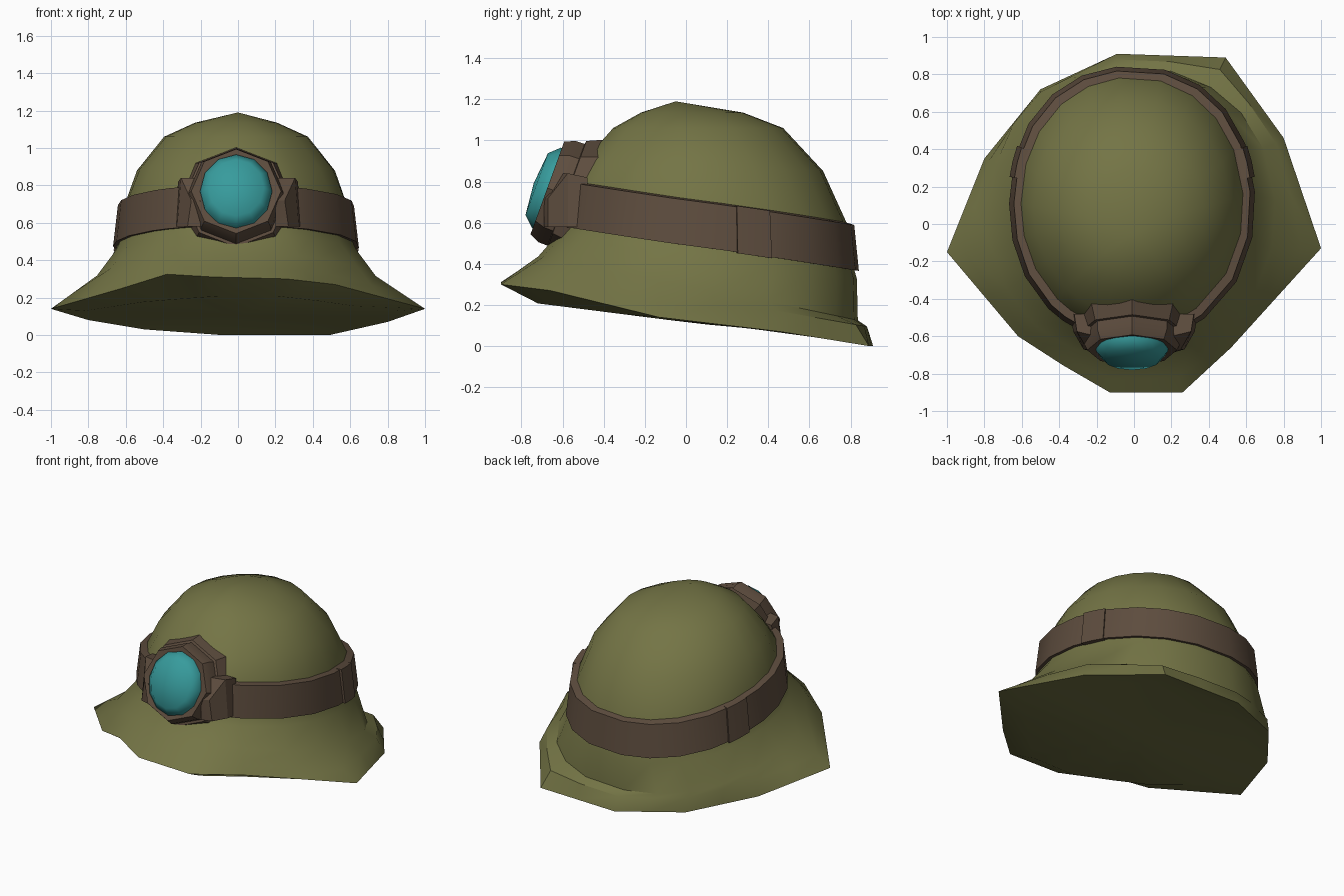
import bpy, bmesh, math
from mathutils import Vector, Matrix

if "Cube" in bpy.data.objects:
    bpy.data.objects.remove(bpy.data.objects["Cube"])


def material(name, rgb):
    m = bpy.data.materials.new(name)
    m.diffuse_color = (*rgb, 1)
    m.use_nodes = True
    m.node_tree.nodes["Principled BSDF"].inputs["Base Color"].default_value = m.diffuse_color
    return m


OLIVE = material("olive cloth", (0.174, 0.176, 0.06))
BROWN = material("brown leather", (0.11, 0.073, 0.048))
TEAL = material("teal glass", (0.038, 0.33, 0.335))


def loft(name, rings, mat, start=None, end=None, closed=False, angle=35):
    """Skin a list of point rings; start/end are optional cap points."""
    bm = bmesh.new()
    vs = [[bm.verts.new(p) for p in r] for r in rings]
    n = len(vs[0])
    pairs = list(zip(vs, vs[1:]))
    if closed:
        pairs.append((vs[-1], vs[0]))
    for a, b in pairs:
        for i in range(n):
            j = (i + 1) % n
            bm.faces.new((a[i], a[j], b[j], b[i]))
    for cap, ring in ((start, vs[0]), (end, vs[-1])):
        if cap is not None:
            c = bm.verts.new(cap)
            for i in range(n):
                bm.faces.new((ring[i], ring[(i + 1) % n], c))
    bmesh.ops.recalc_face_normals(bm, faces=bm.faces)
    me = bpy.data.meshes.new(name)
    bm.to_mesh(me)
    bm.free()
    me.materials.append(mat)
    ob = bpy.data.objects.new(name, me)
    bpy.context.collection.objects.link(ob)
    bpy.ops.object.select_all(action='DESELECT')
    ob.select_set(True)
    bpy.context.view_layer.objects.active = ob
    bpy.ops.object.shade_smooth_by_angle(angle=math.radians(angle))
    return ob


# Irregular brim edge, counter-clockwise from the right tip
corners = [Vector(p) for p in (
    (1.0, -0.13, 0.14), (0.80, 0.46, 0.07), (0.49, 0.89, 0.0),
    (-0.09, 0.91, 0.0), (-0.50, 0.72, 0.03), (-0.80, 0.35, 0.08),
    (-1.0, -0.15, 0.14), (-0.62, -0.60, 0.25), (-0.38, -0.755, 0.325),
    (-0.13, -0.90, 0.31), (0.26, -0.90, 0.30), (0.52, -0.66, 0.27))]
brim = []
for a, b in zip(corners, corners[1:] + corners[:1]):
    brim += [a, (a + b) / 2]
angles = [math.atan2(p.y - 0.1, p.x) for p in brim]


def power(v, e):
    return math.copysign(abs(v) ** e, v)


def oval(cy, z, rx, ry, slope, angs=angles, e=0.93):
    """Slightly squared oval, tilted down toward the back."""
    return [Vector((rx * power(math.cos(a), e) - 0.01,
                    cy + ry * power(math.sin(a), e),
                    z - slope * ry * math.sin(a))) for a in angs]


# Hat body: underside, brim and domed crown in one skin
under = []
for p in brim:
    x, y = p.x * 0.82, 0.1 + (p.y - 0.1) * 0.82
    under.append(Vector((x, y, 0.116 - (0.127 if y < 0 else 0.095) * y)))
flare = oval(0.06, 0.28, 0.765, 0.78, 0.20)
# Brim turns down more steeply around the back
fold = [f.lerp(b, 0.6) + Vector((0, 0, 0.045 * min(1, max(0, b.y * 3))))
        for f, b in zip(flare, brim)]
body = [under, brim, fold, flare,
        oval(0.10, 0.43, 0.66, 0.735, 0.14),
        oval(0.11, 0.49, 0.63, 0.708, 0.15),
        oval(0.11, 0.70, 0.595, 0.675, 0.15, e=0.96),
        oval(0.09, 0.88, 0.53, 0.58, 0.05, e=1),
        oval(0.06, 1.06, 0.385, 0.415, 0.0, e=1),
        oval(0.03, 1.135, 0.22, 0.25, 0.0, e=1)]
loft("hat_body", body, OLIVE, start=(0, 0.1, 0.105), end=(0, -0.05, 1.19))

# Leather strap round the crown
loft("strap", [oval(0.11, 0.475, 0.62, 0.69, 0.15),
               oval(0.11, 0.475, 0.658, 0.735, 0.15),
               oval(0.11, 0.695, 0.632, 0.712, 0.15),
               oval(0.11, 0.705, 0.58, 0.65, 0.15)],
     BROWN, closed=True, angle=25)

# Lamp, facing forward and tilted up
tilt = Matrix.Translation((-0.01, -0.665, 0.765)) @ Matrix.Rotation(math.radians(70), 4, 'X')


def disc(r, depth, n=8, sx=1.0, lift=0.0):
    return [tilt @ Vector((r * sx * math.sin(math.tau * i / n),
                           r * math.cos(math.tau * i / n) + lift, depth))
            for i in range(n)]


loft("lamp_mount", [disc(0.29, -0.26), disc(0.31, -0.18, lift=0.01),
                    disc(0.28, -0.09), disc(0.22, -0.08)],
     BROWN, start=tilt @ Vector((0, 0, -0.26)), end=tilt @ Vector((0, 0, -0.08)), angle=25)
loft("lamp_bezel", [disc(0.265, -0.14), disc(0.262, -0.04), disc(0.24, 0.01), disc(0.19, 0.0)],
     BROWN, start=tilt @ Vector((0, 0, -0.14)), end=tilt @ Vector((0, 0, -0.02)), angle=25)
loft("lamp_lens", [disc(0.207, -0.03, 12, 0.93), disc(0.207, 0.015, 12, 0.93),
                   disc(0.16, 0.065, 12, 0.93)],
     TEAL, end=tilt @ Vector((0, 0, 0.08)), angle=50)

# Tapered wedges joining lamp and strap
for side, label in ((-1, "left"), (1, "right")):
    def plate(x0, y0, x1, y1, z0, z1):
        return [Vector((side * x0, y0, z0)), Vector((side * x1, y1, z0)),
                Vector((side * (x1 - 0.02), y1, z1)), Vector((side * x0, y0, z1))]
    front = plate(0.20, -0.69, 0.27, -0.67, 0.58, 0.72)
    outer = plate(0.20, -0.60, 0.325, -0.575, 0.58, 0.84)
    back = plate(0.17, -0.48, 0.34, -0.48, 0.58, 0.82)
    loft(label + "_bracket", [front, outer, back], BROWN,
         start=sum(front, Vector()) / 4, end=sum(back, Vector()) / 4, angle=20)

# Strap overlaps: thin leather ends on each side
for side, label in ((-1, "left"), (1, "right")):
    mid = 0 if side > 0 else math.pi
    span = [mid + side * t for t in (0.17, 0.28, 0.40)]
    lo = oval(0.11, 0.47, 0.664, 0.741, 0.15, span)
    hi = oval(0.11, 0.70, 0.638, 0.718, 0.15, span)
    lo_in = oval(0.11, 0.47, 0.62, 0.70, 0.15, span)
    hi_in = oval(0.11, 0.70, 0.59, 0.67, 0.15, span)
    rings = [[lo_in[i], lo[i], hi[i], hi_in[i]] for i in range(3)]
    loft(label + "_strap_overlap", rings, BROWN,
         start=sum(rings[0], Vector()) / 4, end=sum(rings[2], Vector()) / 4, angle=25)
